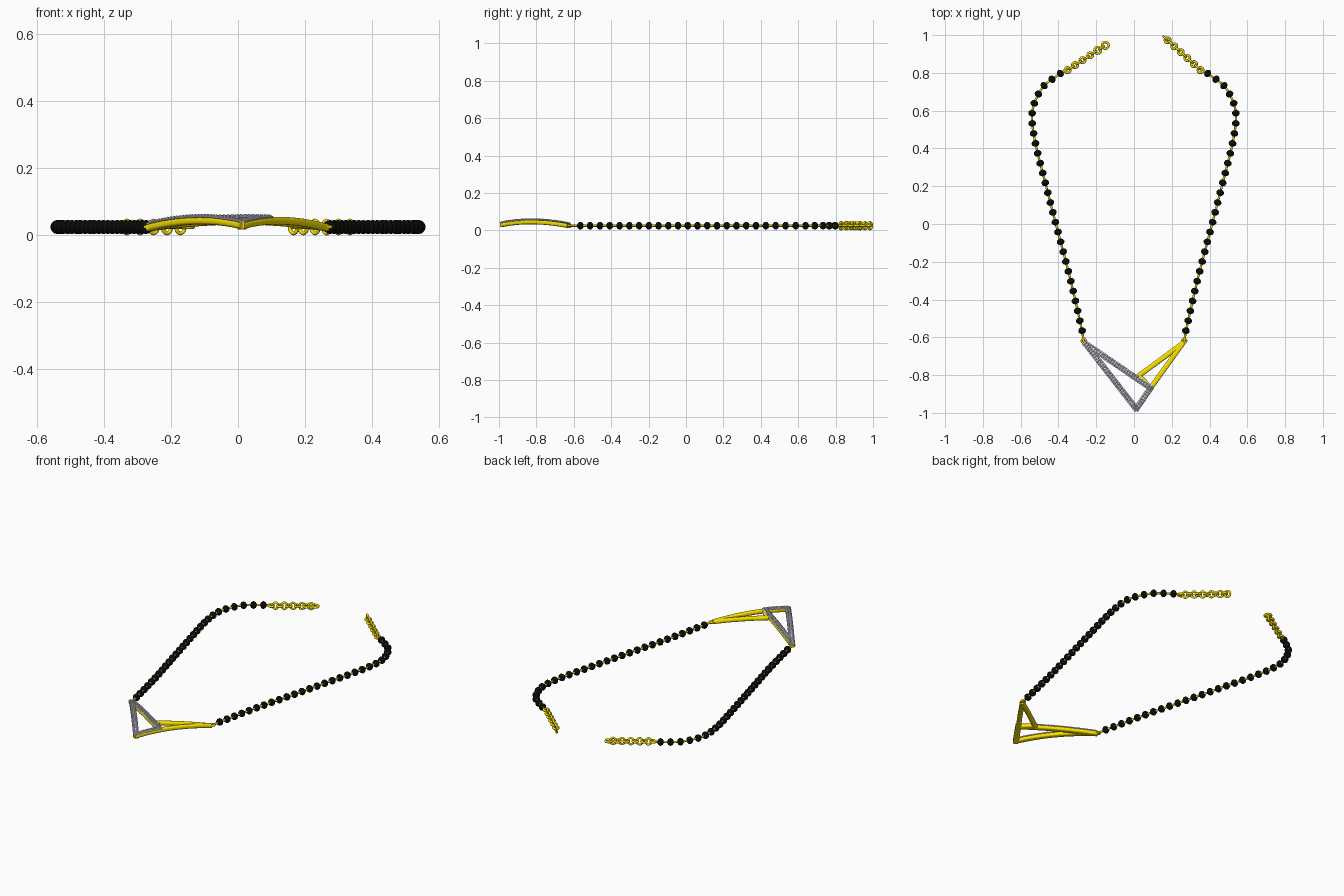
import bpy, bmesh, math
from mathutils import Vector, Matrix

if "Cube" in bpy.data.objects:
    bpy.data.objects.remove(bpy.data.objects["Cube"])

Z = 0.025  # height of the cord centre


def mat(name, c):
    m = bpy.data.materials.new(name)
    m.diffuse_color = (*c, 1)
    m.use_nodes = True
    m.node_tree.nodes["Principled BSDF"].inputs["Base Color"].default_value = m.diffuse_color
    return m


GOLD = mat("gold", (0.95, 0.75, 0.0))
BLACK = mat("black", (0.003, 0.003, 0.003))
SILVER = mat("silver", (0.74, 0.74, 0.84))


def finish(bm, name, m, smooth=True):
    bmesh.ops.recalc_face_normals(bm, faces=bm.faces)
    me = bpy.data.meshes.new(name)
    for f in bm.faces:
        f.smooth = smooth
    bm.to_mesh(me)
    bm.free()
    ob = bpy.data.objects.new(name, me)
    me.materials.append(m)
    bpy.context.collection.objects.link(ob)
    return ob


def add_ring(bm, pos, angle, upright, rl, rw, minor, n=20, k=8):
    """Oval link: rl along the chain, rw across it."""
    rows = []
    rot = Matrix.Rotation(angle, 3, 'Z') @ Matrix.Rotation(math.pi / 2 if upright else 0, 3, 'X')
    for i in range(n):
        a = math.tau * i / n
        row = []
        for j in range(k):
            b = math.tau * j / k
            r = minor * math.cos(b)
            p = Vector(((rl + r) * math.cos(a), (rw + r) * math.sin(a), minor * math.sin(b)))
            row.append(bm.verts.new(rot @ p + Vector(pos)))
        rows.append(row)
    for i in range(n):
        for j in range(k):
            u, v = rows[i], rows[(i + 1) % n]
            bm.faces.new((u[j], v[j], v[(j + 1) % k], u[(j + 1) % k]))


def smooth_path(pts, steps=24):
    """Catmull-Rom curve through the points."""
    p = [Vector((*q, Z)) for q in pts]
    p = [2 * p[0] - p[1]] + p + [2 * p[-1] - p[-2]]
    out = []
    for i in range(1, len(p) - 2):
        a, b, c, d = p[i - 1:i + 3]
        for s in range(steps):
            t = s / steps
            out.append(0.5 * (2 * b + (c - a) * t + (2 * a - 5 * b + 4 * c - d) * t * t
                              + (3 * b - a - 3 * c + d) * t ** 3))
    return out + [p[-2]]


def resample(path, n):
    d = [0]
    for a, b in zip(path, path[1:]):
        d.append(d[-1] + (b - a).length)
    out, i = [], 0
    for k in range(n):
        s = d[-1] * k / (n - 1)
        while i < len(d) - 2 and d[i + 1] < s:
            i += 1
        out.append(path[i].lerp(path[i + 1], (s - d[i]) / (d[i + 1] - d[i])))
    return out


# Bead strands with their wire, one per side
HALF = [(0.275, -0.565), (0.335, -0.30), (0.403, -0.04), (0.465, 0.20), (0.518, 0.41), (0.54, 0.55),
        (0.527, 0.64), (0.478, 0.73), (0.39, 0.797)]
for side, label in ((-1, "left"), (1, "right")):
    path = smooth_path([(side * x, y) for x, y in HALF])
    beads = resample(path, 28)
    bm = bmesh.new()
    for i, p in enumerate(beads):
        t = beads[min(i + 1, 27)] - beads[max(i - 1, 0)]
        rot = t.to_track_quat('Z', 'Y').to_matrix().to_4x4()
        bmesh.ops.create_uvsphere(bm, u_segments=14, v_segments=8, radius=1,
                                  matrix=Matrix.Translation(p) @ rot @ Matrix.Diagonal((0.021, 0.021, 0.0175, 1)))
    finish(bm, label + "_beads", BLACK)

    cu = bpy.data.curves.new(label + "_wire", 'CURVE')
    cu.dimensions = '3D'
    cu.bevel_depth = 0.006
    cu.bevel_resolution = 2
    line = [Vector((side * 0.265, -0.625, Z))] + path[::4] + [Vector((side * 0.352, 0.82, Z))]
    sp = cu.splines.new('POLY')
    sp.points.add(len(line) - 1)
    for q, v in zip(sp.points, line):
        q.co = (*v, 1)
    cu.materials.append(GOLD)
    bpy.context.collection.objects.link(bpy.data.objects.new(label + "_wire", cu))

    # Small ring joining strand and pendant
    bm = bmesh.new()
    add_ring(bm, (side * 0.266, -0.618, Z), 0, False, 0.011, 0.011, 0.0055)
    finish(bm, label + "_pendant_ring", GOLD)

    # End chain of alternating flat and upright links
    a = Vector((side * 0.352, 0.815, Z))
    b = Vector((-0.152, 0.946, Z)) if side < 0 else Vector((0.178, 0.973, Z))
    ang = math.atan2(b.y - a.y, b.x - a.x)
    bm = bmesh.new()
    for i in range(11):
        big = 0.003 if side < 0 and i in (8, 10) else 0
        r = 0.0145 + big
        p = a.lerp(b, i / 10)
        if i % 2:
            add_ring(bm, p, ang, True, 0.015, 0.019, 0.006)
        else:
            add_ring(bm, p, ang, False, r, r, 0.0065)
    if side > 0:
        add_ring(bm, (0.166, 0.984, Z), ang, True, 0.015, 0.019, 0.006)
    finish(bm, label + "_end_chain", GOLD)


# Pendant: two domed open triangles meeting at one corner
def dome(y):
    return 0.046 - (0.5 if y > -0.83 else 0.62) * (y + 0.83) ** 2


def bar(name, p, q, w, h, lift, m, ext=0.006, n=16, k=16):
    p, q = Vector(p), Vector(q)
    d = (q - p).normalized()
    s = Vector((-d.y, d.x))
    p, q = p - d * ext, q + d * ext
    bm = bmesh.new()
    rows = []
    for i in range(n + 1):
        c = p.lerp(q, i / n)
        row = []
        for j in range(k):
            a = math.tau * (j + 0.5) / k
            x, z = [math.copysign(abs(v) ** 0.65, v) for v in (math.cos(a), math.sin(a))]
            e = c + s * x * w / 2
            row.append(bm.verts.new((e.x, e.y, dome(c.y) + lift + z * h / 2)))
        rows.append(row)
    for u, v in zip(rows, rows[1:]):
        for j in range(k):
            bm.faces.new((u[j], u[(j + 1) % k], v[(j + 1) % k], v[j]))
    bm.faces.new(rows[0])
    bm.faces.new(rows[-1])
    ob = finish(bm, name, m)
    bpy.context.view_layer.objects.active = ob
    ob.select_set(True)
    bpy.ops.object.shade_smooth_by_angle(angle=math.radians(50))
    ob.select_set(False)


A, B, C = (-0.258, -0.632), (0.088, -0.868), (0.012, -0.979)
D, F = (0.258, -0.632), (0.026, -0.803)

for name, p, q in (("gold_outer_bar", D, B), ("gold_inner_bar", D, F), ("gold_short_bar", F, B)):
    bar(name, p, q, 0.027, 0.023, -0.002, GOLD)

stones = bmesh.new()
for name, p, q in (("upper", A, B), ("lower", A, C), ("short", B, C)):
    bar(name + "_gold_base", p, q, 0.031, 0.023, -0.002, GOLD, ext=0.009)
    bar(name + "_silver_face", p, q, 0.032, 0.007, 0.0095, SILVER, ext=0.009)
    # Two rows of set stones along the face
    p, q = Vector(p), Vector(q)
    d = (q - p).normalized()
    s = Vector((-d.y, d.x)) * 0.0075
    n = int((q - p).length / 0.0145)
    for i in range(n + 1):
        c = p.lerp(q, i / n)
        for e in (c + s, c - s):
            bmesh.ops.create_icosphere(stones, subdivisions=1, radius=0.0068,
                                       matrix=Matrix.Translation((e.x, e.y, dome(c.y) + 0.0115)))
finish(stones, "set_stones", SILVER, smooth=False)
